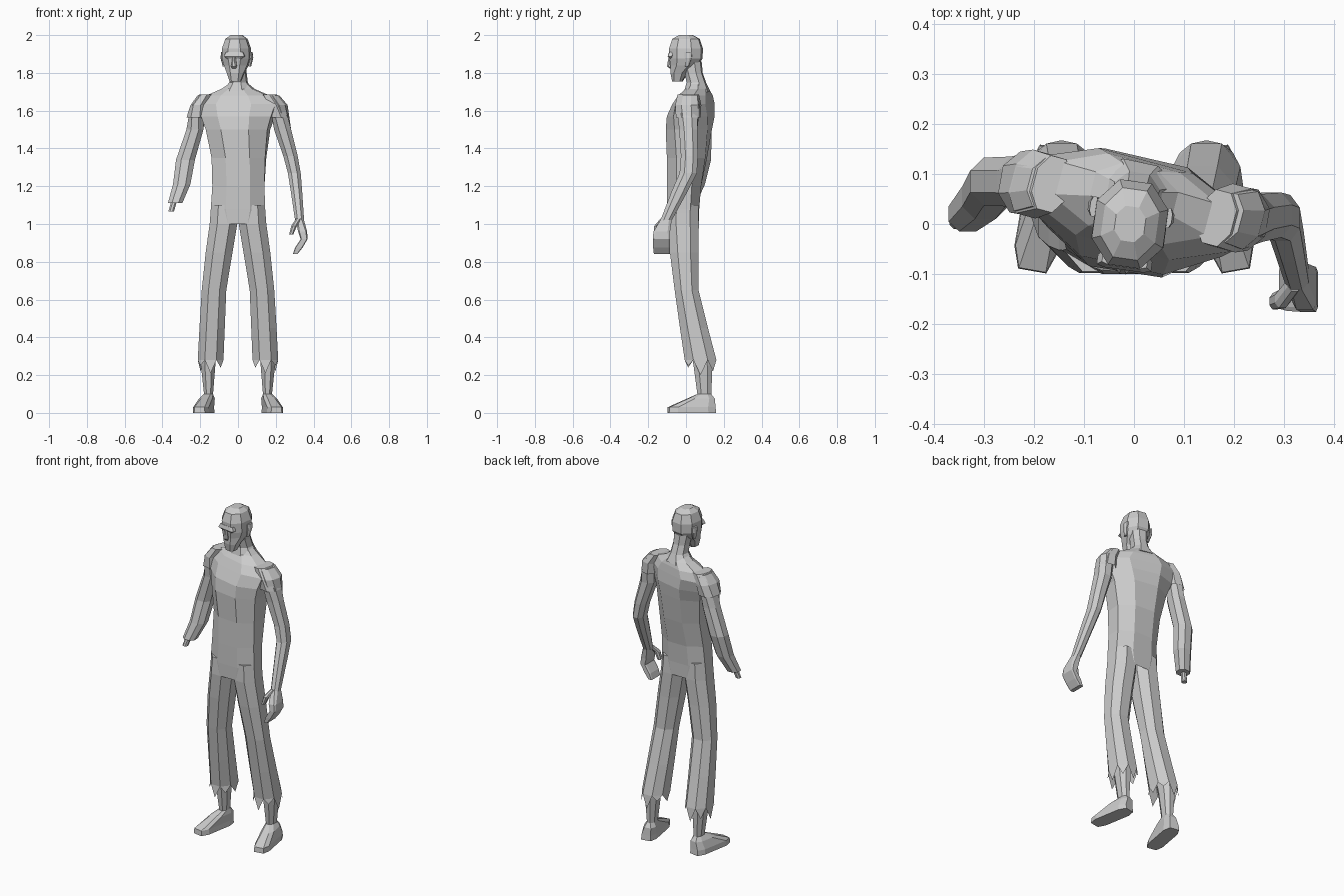
import bpy
from math import radians, sin, cos


def make(name, verts, faces):
    me = bpy.data.meshes.new(name)
    me.from_pydata(verts, [], faces)
    me.update()
    ob = bpy.data.objects.new(name, me)
    bpy.context.collection.objects.link(ob)
    return ob


def ring(z, cx, cy, rx, ry, yaw=0, k=0.45):
    """Eight-sided section filling the box rx, ry; k sets corner squareness."""
    a = radians(yaw)
    unit = [(1, k), (k, 1), (-k, 1), (-1, k), (-1, -k), (-k, -1), (k, -1), (1, -k)]
    return [(cx + u * rx * cos(a) - v * ry * sin(a),
             cy + u * rx * sin(a) + v * ry * cos(a), z) for u, v in unit]


def loft(name, rings, side=1, bottom=True, tips=None):
    """Skin rings from top to bottom; tips adds torn points below the last one."""
    verts, faces = [], []
    for r in rings:
        verts += ring(*r)
    n = len(rings)
    for j in range(n - 1):
        for i in range(8):
            a, b = j * 8 + i, j * 8 + (i + 1) % 8
            faces.append((a, a + 8, b + 8, b))
    faces.append(tuple(range(8)))
    last = (n - 1) * 8
    if tips:
        cx, cy = rings[-1][1:3]
        for i, tz in enumerate(tips):
            a, b = last + i, last + (i + 1) % 8
            mx = (verts[a][0] + verts[b][0]) / 2
            my = (verts[a][1] + verts[b][1]) / 2
            verts.append((cx + (mx - cx) * 1.08, cy + (my - cy) * 1.08, tz))
            faces.append((a, len(verts) - 1, b))
    elif bottom:
        faces.append(tuple(range(last + 7, last - 1, -1)))
    if side < 0:
        verts = [(-x, y, z) for x, y, z in verts]
        faces = [f[::-1] for f in faces]
    return make(name, verts, faces)


# Torso, twisted so the hand-side shoulder comes forward
loft("torso", [
    (1.745, 0.005, 0.055, 0.045, 0.04, -12),
    (1.715, 0.0, 0.06, 0.085, 0.055, -14),
    (1.68, 0.0, 0.05, 0.165, 0.075, -15),
    (1.635, 0.0, 0.04, 0.215, 0.09, -15),
    (1.57, 0.0, 0.025, 0.19, 0.11, -13),
    (1.50, 0.0, 0.015, 0.165, 0.112, -9),
    (1.35, 0.005, 0.005, 0.142, 0.102, -4),
    (1.20, 0.002, -0.01, 0.138, 0.09),
    (1.08, 0.0, -0.015, 0.144, 0.085),
    (1.00, 0.0, -0.015, 0.149, 0.083, 0, 0.35)], bottom=False)

# Neck
loft("neck", [
    (1.86, -0.005, 0.03, 0.048, 0.05, -10),
    (1.80, 0.0, 0.04, 0.043, 0.046, -10),
    (1.75, 0.003, 0.055, 0.046, 0.048, -10),
    (1.70, 0.0, 0.06, 0.08, 0.065, -12)])

# Head, narrowing down to the jaw
loft("head", [
    (2.00, -0.008, 0.0, 0.03, 0.035, -8),
    (1.98, -0.008, 0.0, 0.055, 0.07, -8),
    (1.93, -0.008, 0.0, 0.072, 0.086, -8),
    (1.875, -0.008, 0.0, 0.073, 0.084, -8),
    (1.84, -0.009, -0.01, 0.062, 0.07, -8),
    (1.80, -0.012, -0.036, 0.045, 0.044, -8, 0.5),
    (1.755, -0.014, -0.045, 0.029, 0.026, -8, 0.6)])

# Brow ridge and nose
loft("brow", [
    (1.91, -0.018, -0.07, 0.045, 0.016, -8, 0.7),
    (1.888, -0.019, -0.078, 0.055, 0.014, -8, 0.7),
    (1.872, -0.019, -0.07, 0.035, 0.01, -8, 0.7)])
loft("nose", [
    (1.885, -0.02, -0.08, 0.008, 0.012, -8),
    (1.835, -0.021, -0.082, 0.015, 0.018, -8),
    (1.822, -0.02, -0.074, 0.01, 0.01, -8)])

# Ears
for name, x, y in (("left_ear", 0.068, 0.012), ("right_ear", -0.08, 0.035)):
    loft(name, [
        (1.91, x, y, 0.008, 0.02, -8),
        (1.88, x, y, 0.012, 0.018, -8),
        (1.835, x * 0.93, y - 0.008, 0.006, 0.01, -8)])

# Trousers with torn hems, bare shins and feet, mirrored
for side, name in ((1, "left"), (-1, "right")):
    loft(name + "_trouser_leg", [
        (1.10, 0.072, -0.015, 0.07, 0.08),
        (1.00, 0.077, -0.015, 0.073, 0.083),
        (0.85, 0.1, -0.01, 0.071, 0.075),
        (0.65, 0.127, 0.003, 0.065, 0.063),
        (0.45, 0.137, 0.042, 0.067, 0.074),
        (0.28, 0.145, 0.077, 0.068, 0.084)], side,
        tips=(0.22, 0.2, 0.25, 0.23, 0.24, 0.21, 0.25, 0.2))
    loft(name + "_shin_and_foot", [
        (0.36, 0.15, 0.075, 0.04, 0.055),
        (0.25, 0.158, 0.09, 0.038, 0.05),
        (0.10, 0.156, 0.097, 0.024, 0.037),
        (0.075, 0.165, 0.078, 0.036, 0.072, 10, 0.55),
        (0.03, 0.182, 0.03, 0.042, 0.124, 10, 0.65),
        (0.00, 0.182, 0.03, 0.044, 0.126, 10, 0.65)], side)

# Arm that keeps its hand
loft("left_arm", [
    (1.68, 0.18, 0.015, 0.035, 0.05, -15),
    (1.63, 0.215, 0.012, 0.042, 0.06, -15),
    (1.50, 0.236, 0.012, 0.045, 0.048),
    (1.36, 0.278, 0.018, 0.038, 0.045),
    (1.27, 0.298, 0.012, 0.034, 0.046),
    (1.17, 0.31, -0.035, 0.03, 0.042),
    (1.02, 0.326, -0.105, 0.024, 0.03)])
loft("hand", [
    (1.03, 0.325, -0.102, 0.022, 0.028),
    (0.96, 0.342, -0.128, 0.024, 0.044, 0, 0.7),
    (0.92, 0.35, -0.131, 0.018, 0.045, 0, 0.8),
    (0.875, 0.322, -0.13, 0.02, 0.044, 0, 0.8),
    (0.84, 0.302, -0.128, 0.012, 0.042, 0, 0.8)])
loft("thumb", [
    (1.03, 0.322, -0.118, 0.014, 0.016),
    (0.99, 0.297, -0.15, 0.015, 0.018),
    (0.945, 0.282, -0.155, 0.011, 0.016)])

# Severed arm with the bone stub
loft("right_arm", [
    (1.68, -0.175, 0.08, 0.035, 0.05, -15),
    (1.63, -0.21, 0.08, 0.035, 0.06, -15),
    (1.50, -0.228, 0.085, 0.045, 0.05),
    (1.34, -0.278, 0.085, 0.05, 0.048),
    (1.21, -0.298, 0.055, 0.046, 0.045),
    (1.11, -0.333, 0.02, 0.038, 0.035)])
loft("arm_bone_stub", [
    (1.15, -0.33, 0.025, 0.015, 0.015),
    (1.065, -0.354, 0.005, 0.015, 0.015)])

# Short torn sleeves
for name, s, y in (("left_sleeve", 1, 0.012), ("right_sleeve", -1, 0.08)):
    loft(name, [
        (1.685, 0.165 * s, y, 0.035, 0.055, -15),
        (1.63, 0.2 * s, y, 0.045, 0.066, -15),
        (1.565, 0.215 * s, y, 0.053, 0.062, -10)], bottom=False)
